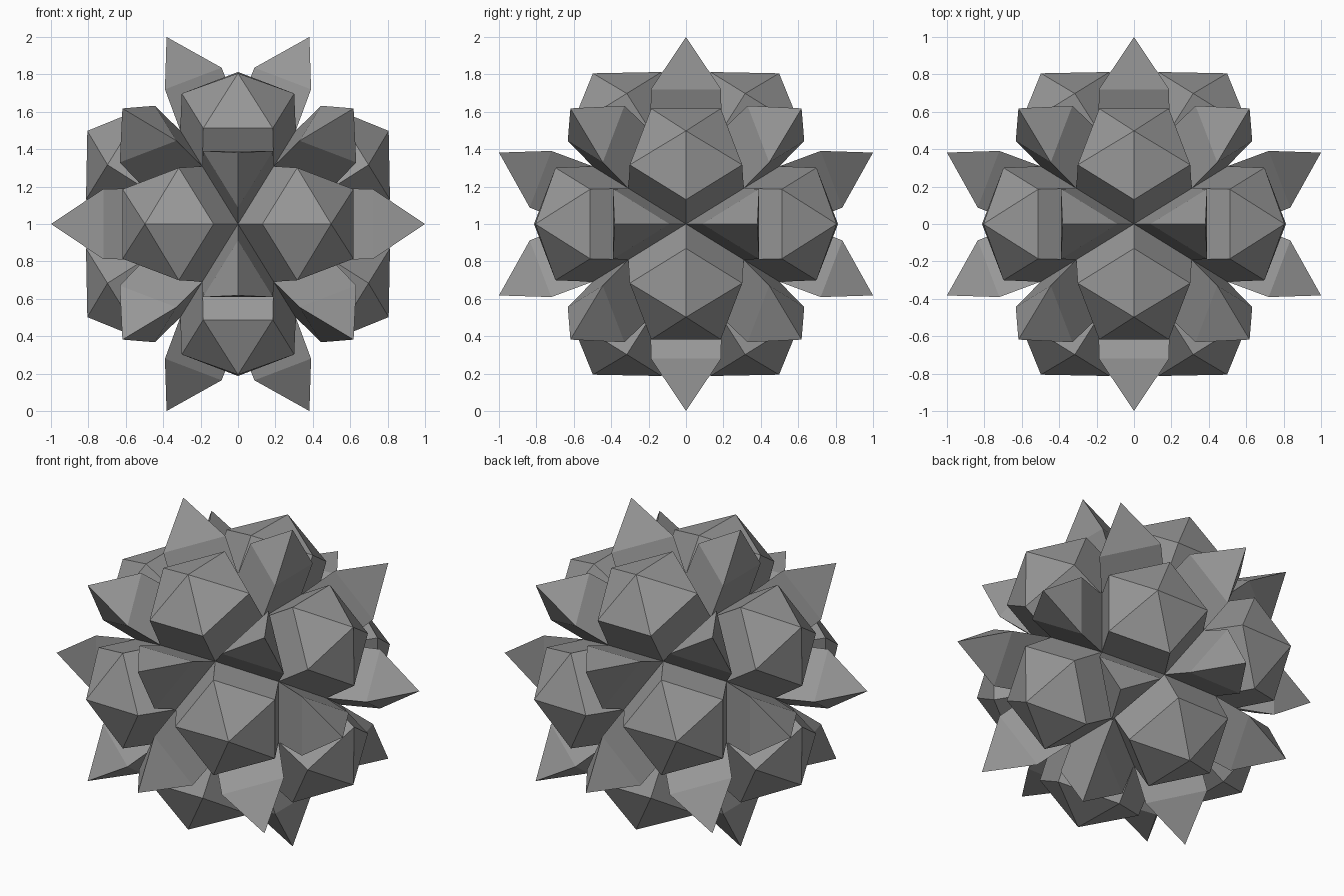
import bpy, bmesh
from math import sqrt, atan2
from itertools import product
from mathutils import Vector

if "Cube" in bpy.data.objects:
    bpy.data.objects.remove(bpy.data.objects["Cube"])

PHI = (1 + sqrt(5)) / 2
CENTRE = Vector((0, 0, 1))

grey = bpy.data.materials.new("dark_grey")
grey.diffuse_color = (0.31, 0.31, 0.31, 1)
grey.use_nodes = True
grey.node_tree.nodes["Principled BSDF"].inputs["Base Color"].default_value = grey.diffuse_color


def family(a, b, c):
    """All sign changes and cyclic shifts of one point."""
    pts = set()
    for s in product((1, -1), repeat=3):
        p = [v * k + 0.0 for v, k in zip((a, b, c), s)]
        for i in range(3):
            pts.add(tuple(p[i:] + p[:i]))
    return [Vector(p) for p in sorted(pts)]


# Core solid: 20 triangles and 12 pentagons
r = 1 / PHI
core = family(r, 0, 0) + family(r * (PHI - 1) / 2, r * PHI / 2, r / 2)
five_axes = family(0, 1, PHI)
three_axes = family(1, 1, 1) + family(0, PHI, 1 / PHI)


def add_studs(name, axes, shoulder, tip, taper):
    """Raise a slightly tapered prism with a pointed cap over each core face."""
    bm = bmesh.new()
    seen = []
    for axis in axes:
        d = axis.normalized()
        if any((d - s).length < 1e-4 for s in seen):
            continue
        seen.append(d)
        top = max(p.dot(d) for p in core)
        u = d.orthogonal().normalized()
        w = d.cross(u)
        ring = [p for p in core if p.dot(d) > top - 1e-4]
        ring.sort(key=lambda p: atan2(p.dot(w), p.dot(u)))
        low = [bm.verts.new(p + CENTRE) for p in ring]
        high = [bm.verts.new((p - d * top) * taper + d * shoulder + CENTRE)
                for p in ring]
        apex = bm.verts.new(d * tip + CENTRE)
        n = len(ring)
        for i in range(n):
            j = (i + 1) % n
            bm.faces.new((low[i], low[j], high[j], high[i]))
            bm.faces.new((high[i], high[j], apex))
    mesh = bpy.data.meshes.new(name)
    bm.to_mesh(mesh)
    bm.free()
    mesh.materials.append(grey)
    bpy.context.collection.objects.link(bpy.data.objects.new(name, mesh))


# Blunt five-sided studs and sharp three-sided spikes
add_studs("pentagonal_studs", five_axes, 0.76, 0.947, 0.973)
add_studs("triangular_spikes", three_axes, 0.812, 1.0705, 0.98)
